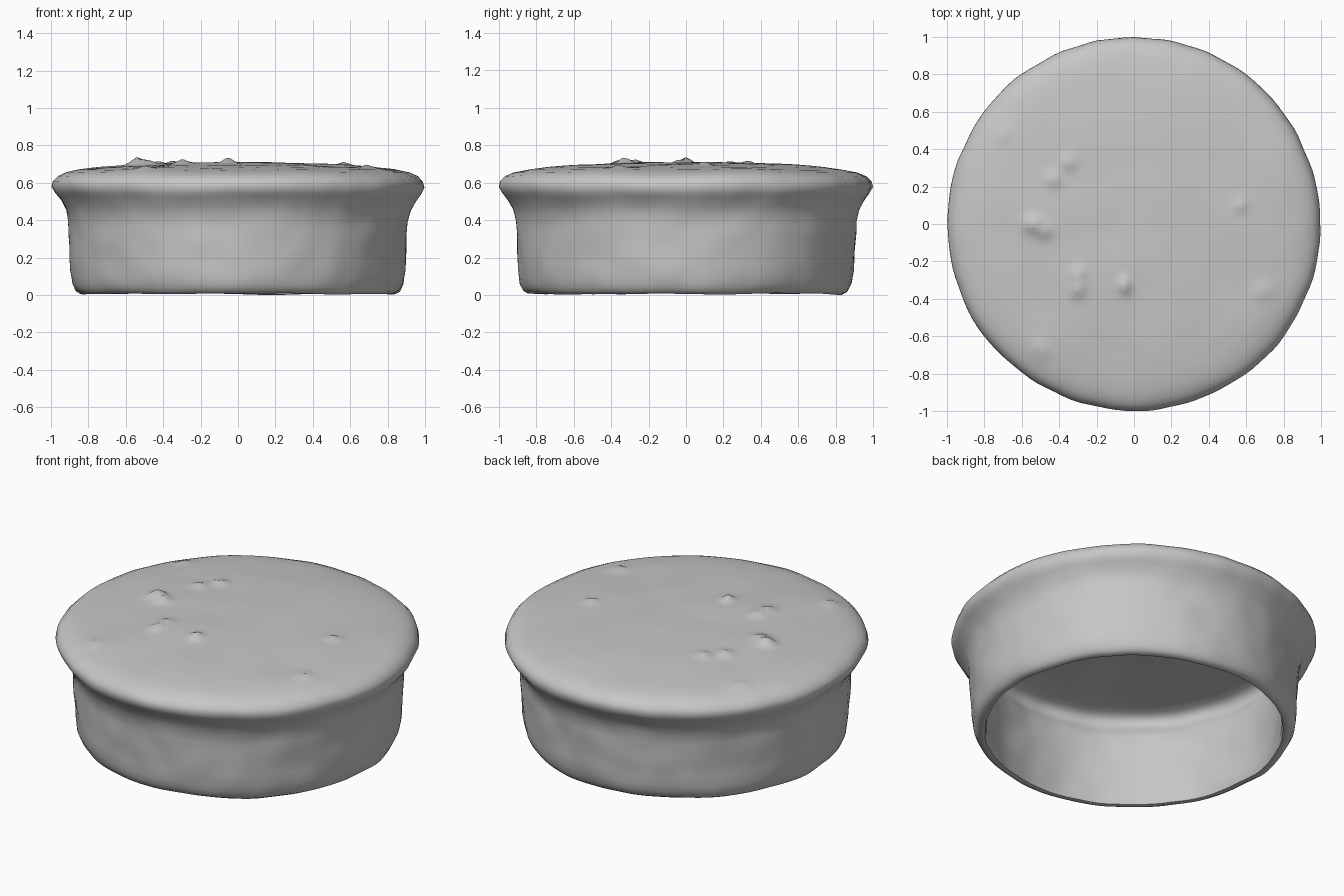
import bpy, math
from mathutils import Vector, noise

cube = bpy.data.objects.get("Cube")
if cube:
    bpy.data.objects.remove(cube)

SEGMENTS = 128


def material(name, rgb):
    m = bpy.data.materials.new(name)
    m.use_nodes = True
    m.diffuse_color = (*rgb, 1)
    bsdf = m.node_tree.nodes["Principled BSDF"]
    bsdf.inputs["Base Color"].default_value = (*rgb, 1)
    bsdf.inputs["Roughness"].default_value = 0.8
    return m


def refine(points, step=0.03):
    """Split long profile segments so the surface can carry small dents."""
    out = [points[0]]
    for (r0, z0), (r1, z1) in zip(points, points[1:]):
        n = max(1, round(math.hypot(r1 - r0, z1 - z0) / step))
        out += [(r0 + (r1 - r0) * i / n, z0 + (z1 - z0) * i / n) for i in range(1, n + 1)]
    return out


# Small pinched peaks on the top: x, y, height, spread
PEAKS = [(-.54, 0, .04, .04), (-.48, -.04, .025, .04), (-.3, -.35, .025, .04),
         (-.3, -.27, .02, .04), (-.35, .33, .02, .04), (-.43, .24, .02, .04),
         (-.05, -.33, .03, .035), (.57, .1, .02, .03), (.7, -.36, .02, .035),
         (-.5, -.67, .02, .035), (-.7, .48, .015, .035)]


def shape(r, z, angle, outside):
    """Hand-formed surface: wavy rim, soft dents and a few peaks."""
    p = Vector((r * math.cos(angle), r * math.sin(angle), z))
    wave = noise.noise(p * 2.5) * 0.005 + noise.noise(p * 7) * 0.007
    p.xy *= 1 + wave / max(r, 0.5)
    p.z += noise.noise(p * 3 + Vector((5, 2, 1))) * 0.008
    if outside and z > 0.64:
        for x, y, height, spread in PEAKS:
            d2 = (p.x - x) ** 2 + (p.y - y) ** 2
            p.z += height * math.exp(-d2 / spread ** 2)
    return p


def revolve(profile, outer_count):
    """Turn a profile that starts and ends on the axis into a closed skin."""
    rings = profile[1:-1]
    verts = [shape(*profile[0], 0, True)]
    for k, (r, z) in enumerate(rings):
        verts += [shape(r, z, math.tau * i / SEGMENTS, k < outer_count) for i in range(SEGMENTS)]
    verts.append(shape(*profile[-1], 0, False))
    last = len(verts) - 1
    base = last - SEGMENTS
    faces = []
    for i in range(SEGMENTS):
        j = (i + 1) % SEGMENTS
        faces.append((0, 1 + i, 1 + j))
        for k in range(len(rings) - 1):
            a, b = 1 + k * SEGMENTS, 1 + (k + 1) * SEGMENTS
            faces.append((a + i, b + i, b + j, a + j))
        faces.append((base + i, last, base + j))
    return verts, faces


# Domed top, overhanging rim and straight side wall
outer = refine([(0, .725), (.2, .726), (.4, .72), (.6, .711), (.75, .7), (.85, .688),
                (.92, .673), (.965, .652), (.99, .625), (.998, .595), (.98, .56), (.95, .52),
                (.922, .47), (.908, .41), (.902, .3), (.895, .15), (.885, .08), (.865, .038),
                (.84, .024)])
# Hollow underside, following the flare of the rim
inner = refine([(.82, .028), (.812, .06), (.82, .2), (.822, .4), (.835, .48), (.865, .54),
                (.872, .575), (.85, .605), (.8, .622), (.7, .635), (.4, .645), (0, .65)])

verts, faces = revolve(outer + inner, len(outer) - 1)
mesh = bpy.data.meshes.new("round_lid")
mesh.from_pydata(verts, [], faces)
mesh.materials.append(material("clay_grey", (.57, .57, .57)))
lid = bpy.data.objects.new("round_lid", mesh)
bpy.context.collection.objects.link(lid)

# Smooth shading over the whole skin
bpy.context.view_layer.objects.active = lid
lid.select_set(True)
bpy.ops.object.shade_smooth_by_angle(angle=math.radians(60))

# Rest on the ground
low = min(v.co.z for v in mesh.vertices)
for v in mesh.vertices:
    v.co.z -= low
